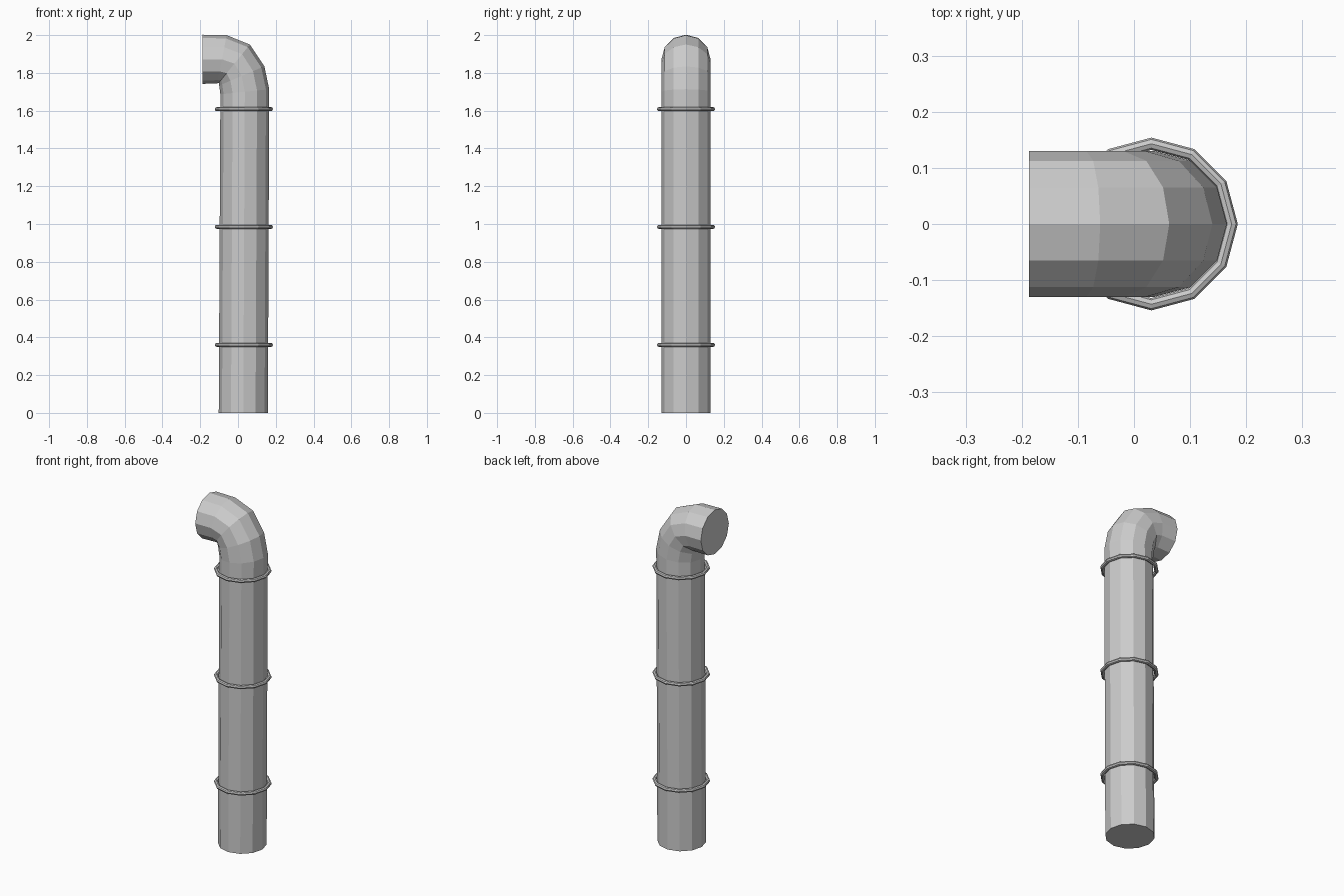
import bpy
import bmesh
from math import cos, sin, tau, radians
from mathutils import Vector

SIDES = 12
PIPE_RADIUS = 0.13

cube = bpy.data.objects.get("Cube")
if cube:
    bpy.data.objects.remove(cube, do_unlink=True)


def make_material(name, color):
    mat = bpy.data.materials.new(name)
    mat.use_nodes = True
    mat.diffuse_color = color
    mat.node_tree.nodes["Principled BSDF"].inputs["Base Color"].default_value = color
    return mat


def make_object(name, bm, mat):
    bmesh.ops.recalc_face_normals(bm, faces=bm.faces)
    mesh = bpy.data.meshes.new(name)
    bm.to_mesh(mesh)
    bm.free()
    mesh.materials.append(mat)
    obj = bpy.data.objects.new(name, mesh)
    bpy.context.collection.objects.link(obj)
    return obj


def bridge(bm, a, b):
    for i in range(len(a)):
        j = (i + 1) % len(a)
        bm.faces.new((a[i], a[j], b[j], b[i]))


grey = make_material("pipe grey", (0.6, 0.6, 0.6, 1))

# Pipe: sections along the centre line as x, z and tilt (0 is level, 90 is upright)
stations = [(0.028, 0.0, 90), (0.036, 1.70, 84), (0.02, 1.784, 67),
            (-0.019, 1.849, 39), (-0.085, 1.872, 11), (-0.187, 1.872, 0)]
bm = bmesh.new()
loops = []
for x, z, tilt in stations:
    t = radians(tilt)
    outward = Vector((sin(t), 0, cos(t))) * PIPE_RADIUS
    side = Vector((0, PIPE_RADIUS, 0))
    loops.append([bm.verts.new(Vector((x, 0, z)) + outward * cos(tau * i / SIDES)
                               + side * sin(tau * i / SIDES)) for i in range(SIDES)])
for a, b in zip(loops, loops[1:]):
    bridge(bm, a, b)
bm.faces.new(loops[0])
bm.faces.new(loops[-1])
make_object("bent_pipe", bm, grey)

# Clamp rings spaced evenly up the pipe
for name, z in (("lower_ring", 0.36), ("middle_ring", 0.985), ("upper_ring", 1.608)):
    bm = bmesh.new()
    loops = []
    for i in range(SIDES):
        a = tau * i / SIDES
        loop = []
        for k in range(8):
            b = tau * k / 8
            r = 0.143 + 0.011 * cos(b)
            loop.append(bm.verts.new((0.031 + r * cos(a), r * sin(a), z + 0.011 * sin(b))))
        loops.append(loop)
    for i in range(SIDES):
        bridge(bm, loops[i], loops[(i + 1) % SIDES])
    make_object(name, bm, grey)
